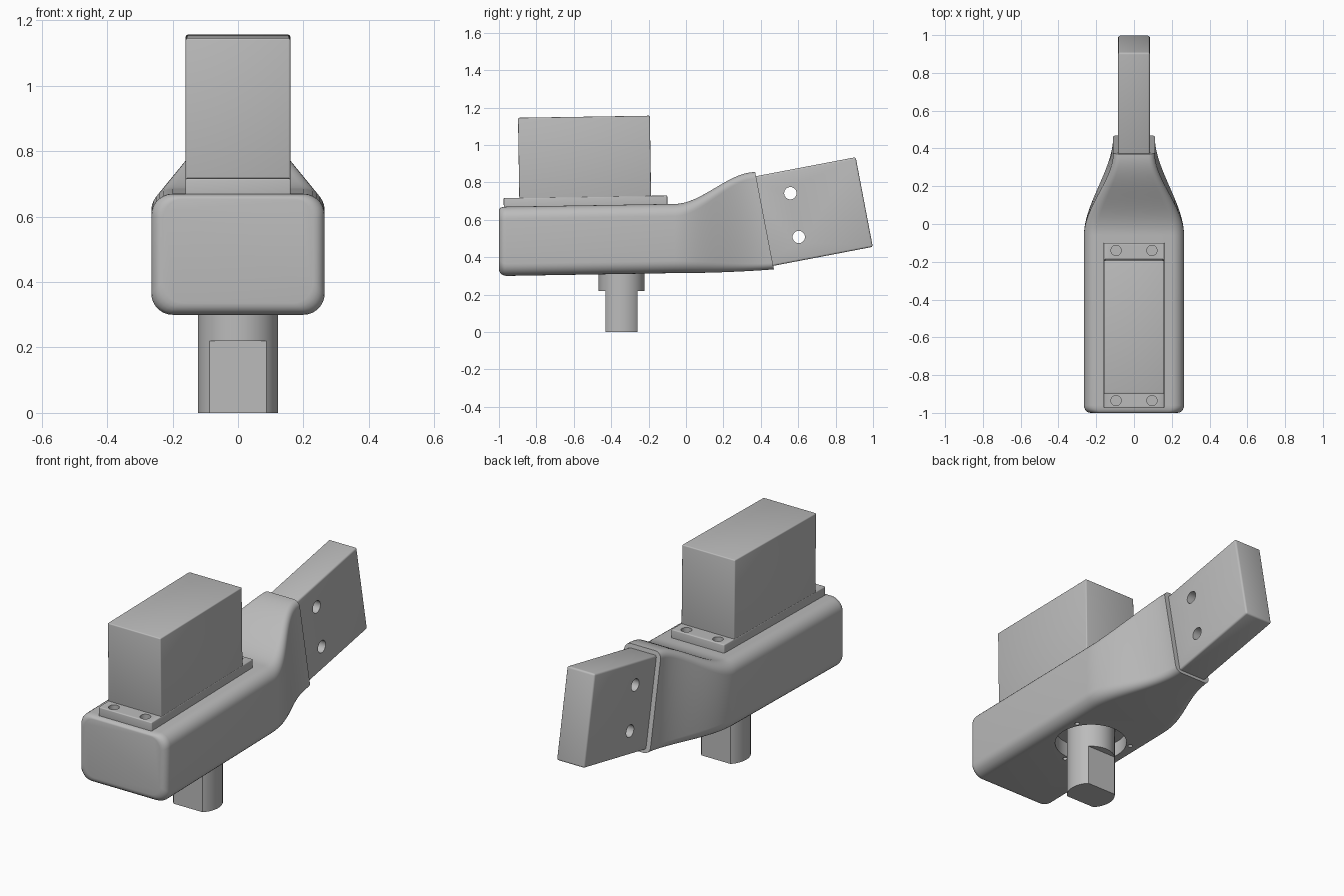
import bpy, bmesh
from math import sin, cos, pi, radians
from mathutils import Matrix, Vector

cube = bpy.data.objects.get("Cube")
if cube:
    bpy.data.objects.remove(cube, do_unlink=True)

grey = bpy.data.materials.new("plain grey")
grey.use_nodes = True
grey.diffuse_color = (0.5, 0.5, 0.5, 1)
grey.node_tree.nodes["Principled BSDF"].inputs["Base Color"].default_value = (0.5, 0.5, 0.5, 1)

TILT = radians(0.9)      # slight pitch of the housing and motor
BLADE_TILT = radians(10.8)


def make(name, bm):
    bmesh.ops.recalc_face_normals(bm, faces=bm.faces)
    mesh = bpy.data.meshes.new(name)
    bm.to_mesh(mesh)
    bm.free()
    mesh.materials.append(grey)
    ob = bpy.data.objects.new(name, mesh)
    bpy.context.collection.objects.link(ob)
    return ob


def box(name, size, centre, pitch=0, bevel=0):
    bm = bmesh.new()
    bmesh.ops.create_cube(bm, size=1)
    bmesh.ops.scale(bm, vec=size, verts=bm.verts)
    if bevel:
        bmesh.ops.bevel(bm, geom=bm.edges[:], offset=bevel, segments=3, profile=0.5, affect='EDGES')
    bm.transform(Matrix.Translation(centre) @ Matrix.Rotation(pitch, 4, 'X'))
    return make(name, bm)


def cylinder(name, radius, depth, centre, axis='Z', flat=None):
    bm = bmesh.new()
    bmesh.ops.create_cone(bm, cap_ends=True, segments=64, radius1=radius, radius2=radius, depth=depth)
    if flat:
        for v in bm.verts:
            v.co.y = max(-flat, min(flat, v.co.y))
    if axis == 'X':
        bm.transform(Matrix.Rotation(pi / 2, 4, 'Y'))
    bm.transform(Matrix.Translation(centre))
    return make(name, bm)


def cut(ob, cutters):
    bpy.context.view_layer.objects.active = ob
    for c in cutters:
        m = ob.modifiers.new("cut", 'BOOLEAN')
        m.operation, m.solver, m.object = 'DIFFERENCE', 'EXACT', c
        bpy.ops.object.modifier_apply(modifier=m.name)
        bpy.data.objects.remove(c, do_unlink=True)


def smooth(t):
    return t * t * (3 - 2 * t)


def section(bm, y_top, z_top, y_bot, z_bot, half, r):
    """Rounded rectangle ring, leaning from its bottom to its top."""
    ring = []
    height = z_top - z_bot
    for k, (sx, sz) in enumerate([(1, 1), (-1, 1), (-1, -1), (1, -1)]):
        for i in range(8):
            a = k * pi / 2 + i / 7 * pi / 2
            x = sx * (half - r) + r * cos(a)
            h = (height / 2 + sz * (height / 2 - r) + r * sin(a)) / height
            ring.append(bm.verts.new((x, y_bot + (y_top - y_bot) * h, z_bot + height * h)))
    return ring


# Housing: straight block with rounded nose, swept up into a narrow neck
bm = bmesh.new()
rings = []
for i in range(6):
    a = i / 5 * pi / 2
    inset = 1 - sin(a)
    y = -1 + 0.04 * (1 - cos(a))
    rings.append(section(bm, y, 0.67 - 0.015 * inset, y, 0.30 + 0.035 * inset,
                         0.265 - 0.035 * inset, 0.065))
for i in range(25):
    t = i / 24
    s = smooth(t)
    rings.append(section(bm, -0.06 + 0.43 * t, 0.685 + 0.17 * s,
                         -0.06 + 0.53 * t, 0.315 + 0.02 * t ** 2,
                         0.265 - 0.155 * s, 0.065 - 0.03 * s))
for a, b in zip(rings, rings[1:]):
    for i in range(len(a)):
        j = (i + 1) % len(a)
        bm.faces.new((a[i], a[j], b[j], b[i]))
bm.faces.new(rings[0])
bm.faces.new(rings[-1])
housing = make("housing", bm)

# Shaft recess and three small screw holes in the underside
SHAFT_Y = -0.345
cutters = [cylinder("recess_cutter", 0.183, 0.2, (0, SHAFT_Y, 0.29))]
for deg in (30, 150, 270):
    a = radians(deg)
    cutters.append(cylinder("screw_cutter", 0.012, 0.1,
                            (0.205 * cos(a), SHAFT_Y + 0.205 * sin(a), 0.31)))
cut(housing, cutters)

# Output shaft: round collar and double-flatted lower end
collar = cylinder("shaft_collar", 0.123, 0.23, (0, SHAFT_Y, 0.335))
shaft = cylinder("shaft_flats", 0.123, 0.24, (0, SHAFT_Y, 0.12), flat=0.086)

# Motor block on its screwed flange
motor = box("motor_block", (0.32, 0.705, 0.47), (0, -0.542, 0.916), TILT, 0.006)
flange = box("motor_flange", (0.322, 0.875, 0.07), (0, -0.537, 0.688), TILT, 0.005)
cut(flange, [cylinder("flange_cutter", 0.027, 0.2, (sx * 0.095, y, 0.7))
             for sx in (-1, 1) for y in (-0.935, -0.14)])

# Tilted blade with two cross holes
along = Vector((0, cos(BLADE_TILT), sin(BLADE_TILT)))
back = Vector((0, 0.953, 0.695))
blade = box("blade", (0.168, 0.62, 0.488), back - along * 0.31, BLADE_TILT, 0.01)
cut(blade, [cylinder("blade_cutter", 0.033, 0.4, (0, y, z), 'X')
            for y, z in ((0.558, 0.742), (0.603, 0.508))])

# Smooth the curved faces, keep hard edges
bpy.ops.object.select_all(action='DESELECT')
for ob in (housing, collar, shaft, motor, flange, blade):
    ob.select_set(True)
bpy.context.view_layer.objects.active = housing
bpy.ops.object.shade_smooth_by_angle(angle=radians(35))
